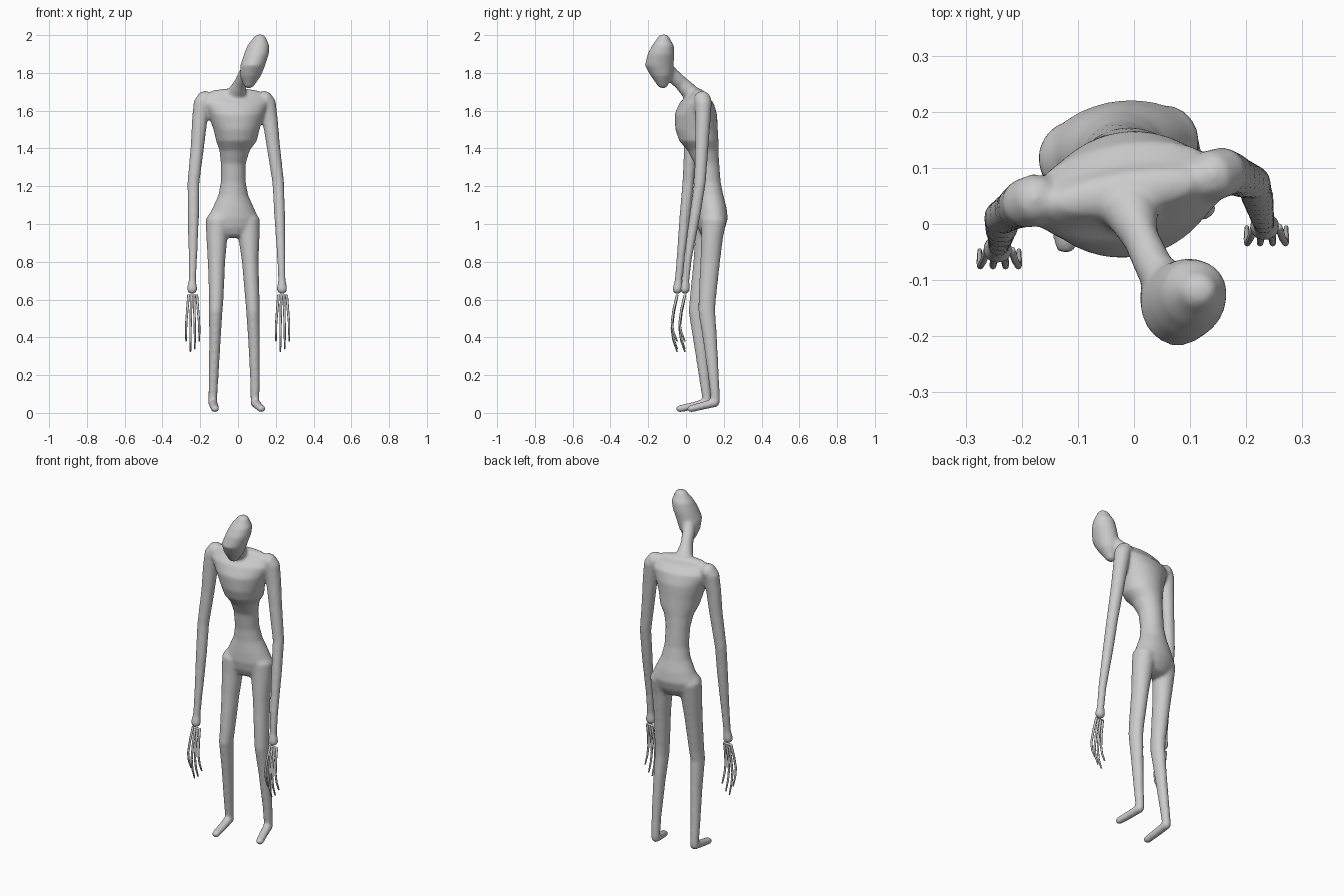
import bpy, bmesh, math
from mathutils import Vector


def loft(name, rings, yaw=0, follow=True, n=20):
    """Closed tube through rings (x, y, z, rx, ry), with rounded ends."""
    pts = [Vector(r[:3]) for r in rings]
    # rounded caps: shrink two extra rings past each end
    bm = bmesh.new()
    loops = []

    def ring(c, t, rx, ry):
        if not follow:
            t = Vector((0, 0, 1))
        side = Vector((math.cos(yaw), math.sin(yaw), 0))
        side = (side - side.dot(t) * t).normalized()
        up = t.cross(side)
        loops.append([bm.verts.new(c + side * rx * math.cos(a) + up * ry * math.sin(a))
                      for a in (2 * math.pi * i / n for i in range(n))])

    last = len(pts) - 1
    for i, p in enumerate(pts):
        t = (pts[min(i + 1, last)] - pts[max(i - 1, 0)]).normalized()
        rx, ry = rings[i][3:5]
        d = min(rx, ry) * 0.8
        if i == 0:
            ring(p - t * d * 0.95, t, rx * 0.3, ry * 0.3)
            ring(p - t * d * 0.7, t, rx * 0.7, ry * 0.7)
        ring(p, t, rx, ry)
        if i == last:
            ring(p + t * d * 0.7, t, rx * 0.7, ry * 0.7)
            ring(p + t * d * 0.95, t, rx * 0.3, ry * 0.3)
    for a, b in zip(loops, loops[1:]):
        for i in range(n):
            j = (i + 1) % n
            bm.faces.new((a[i], a[j], b[j], b[i]))
    bm.faces.new(loops[0])
    bm.faces.new(loops[-1])
    bmesh.ops.recalc_face_normals(bm, faces=bm.faces)
    me = bpy.data.meshes.new(name)
    bm.to_mesh(me)
    bm.free()
    me.shade_smooth()
    ob = bpy.data.objects.new(name, me)
    bpy.context.collection.objects.link(ob)
    return ob


def join(name, parts):
    bpy.ops.object.select_all(action='DESELECT')
    for p in parts:
        p.select_set(True)
    bpy.context.view_layer.objects.active = parts[0]
    bpy.ops.object.join()
    parts[0].name = name
    return parts[0]


parts = []

# Torso: hips, narrow waist, ribcage, shoulder slope
parts.append(loft("torso", [
    (-0.025, 0.135, 0.98, 0.130, 0.070), (-0.025, 0.138, 1.03, 0.135, 0.082),
    (-0.025, 0.135, 1.09, 0.108, 0.078), (-0.025, 0.130, 1.15, 0.080, 0.068),
    (-0.025, 0.122, 1.22, 0.066, 0.062), (-0.025, 0.110, 1.32, 0.066, 0.066),
    (-0.018, 0.090, 1.39, 0.080, 0.082), (-0.008, 0.068, 1.44, 0.108, 0.104),
    (-0.008, 0.056, 1.50, 0.122, 0.112), (-0.010, 0.052, 1.58, 0.150, 0.112),
    (-0.012, 0.056, 1.64, 0.180, 0.088), (-0.014, 0.056, 1.68, 0.172, 0.048)],
    yaw=math.radians(9), follow=False, n=32))

# Neck and head, leaning forward and to one side
parts.append(loft("neck", [
    (-0.012, 0.045, 1.65, 0.080, 0.055), (-0.005, 0.02, 1.70, 0.048, 0.045),
    (0.012, -0.025, 1.745, 0.032, 0.038), (0.035, -0.075, 1.79, 0.034, 0.038),
    (0.06, -0.11, 1.83, 0.036, 0.038)]))
parts.append(loft("head", [
    (0.060, -0.125, 1.745, 0.034, 0.034), (0.066, -0.130, 1.785, 0.056, 0.058),
    (0.078, -0.142, 1.84, 0.066, 0.076), (0.098, -0.132, 1.90, 0.066, 0.071),
    (0.108, -0.122, 1.945, 0.058, 0.058), (0.113, -0.120, 1.975, 0.040, 0.038)],
    follow=False, n=28))

# Arms with a bulb at each wrist
parts.append(loft("left_arm", [
    (-0.170, 0.045, 1.665, 0.046, 0.046), (-0.192, 0.038, 1.64, 0.044, 0.045),
    (-0.203, 0.032, 1.55, 0.041, 0.040), (-0.214, 0.026, 1.42, 0.036, 0.036),
    (-0.236, 0.012, 1.22, 0.032, 0.031), (-0.236, -0.005, 1.05, 0.030, 0.029),
    (-0.239, -0.028, 0.82, 0.023, 0.022), (-0.242, -0.040, 0.70, 0.020, 0.020),
    (-0.243, -0.044, 0.665, 0.027, 0.025), (-0.243, -0.047, 0.65, 0.028, 0.026)]))
parts.append(loft("right_arm", [
    (0.135, 0.085, 1.665, 0.046, 0.046), (0.157, 0.092, 1.64, 0.044, 0.045),
    (0.170, 0.090, 1.55, 0.041, 0.040), (0.186, 0.084, 1.42, 0.036, 0.036),
    (0.213, 0.074, 1.22, 0.031, 0.031), (0.220, 0.048, 1.05, 0.029, 0.029),
    (0.229, 0.010, 0.82, 0.022, 0.022), (0.232, -0.002, 0.70, 0.020, 0.020),
    (0.233, -0.004, 0.665, 0.027, 0.025), (0.233, -0.006, 0.65, 0.028, 0.026)]))

# Legs and feet
parts.append(loft("left_leg", [
    (-0.105, 0.118, 1.02, 0.066, 0.068), (-0.112, 0.108, 0.93, 0.056, 0.060),
    (-0.114, 0.092, 0.80, 0.046, 0.053), (-0.115, 0.065, 0.60, 0.038, 0.046),
    (-0.118, 0.058, 0.54, 0.036, 0.045), (-0.122, 0.076, 0.38, 0.030, 0.037),
    (-0.130, 0.098, 0.18, 0.026, 0.028), (-0.134, 0.112, 0.06, 0.023, 0.024)]))
parts.append(loft("right_leg", [
    (0.052, 0.148, 1.02, 0.064, 0.066), (0.058, 0.138, 0.93, 0.056, 0.058),
    (0.065, 0.128, 0.80, 0.044, 0.052), (0.076, 0.112, 0.60, 0.038, 0.046),
    (0.079, 0.110, 0.54, 0.036, 0.045), (0.085, 0.128, 0.38, 0.031, 0.037),
    (0.090, 0.147, 0.18, 0.026, 0.028), (0.089, 0.156, 0.06, 0.023, 0.024)]))
parts.append(loft("left_foot", [
    (-0.134, 0.115, 0.055, 0.025, 0.024), (-0.128, 0.045, 0.038, 0.024, 0.021),
    (-0.121, -0.038, 0.021, 0.022, 0.019)]))
parts.append(loft("right_foot", [
    (0.089, 0.158, 0.055, 0.025, 0.024), (0.106, 0.09, 0.038, 0.024, 0.021),
    (0.126, 0.022, 0.021, 0.022, 0.019)]))

# Fuse everything into one smooth skin
body = join("body", parts)
fuse = body.modifiers.new("fuse", 'REMESH')
fuse.mode = 'VOXEL'
fuse.voxel_size = 0.008
fuse.use_smooth_shade = True
soft = body.modifiers.new("soften", 'SMOOTH')
soft.factor = 0.5
soft.iterations = 8

# Hands: a thin palm bar with long curved fingers, detached below the wrist
for side, cx, cy in (("left", -0.240, -0.047), ("right", 0.236, -0.006)):
    bits = [loft("palm", [(cx - 0.022, cy, 0.622, 0.006, 0.006),
                          (cx + 0.022, cy, 0.622, 0.006, 0.006)],
                 yaw=math.pi / 2, n=8)]
    for off, low in ((-1.0, 0.38), (-0.33, 0.325), (0.33, 0.34), (1.0, 0.38)):
        drop = 0.622 - low
        path = [(0.0, 0.022, 0.0, 0.007), (0.3, 0.028, -0.018, 0.0065),
                (0.6, 0.034, -0.028, 0.006), (0.8, 0.035, -0.02, 0.0055),
                (1.0, 0.035, 0.0, 0.004)]
        bits.append(loft("finger", [(cx + off * s, cy + dy, 0.622 - drop * f, r, r)
                                    for f, s, dy, r in path], n=8))
    join(side + "_hand", bits)
